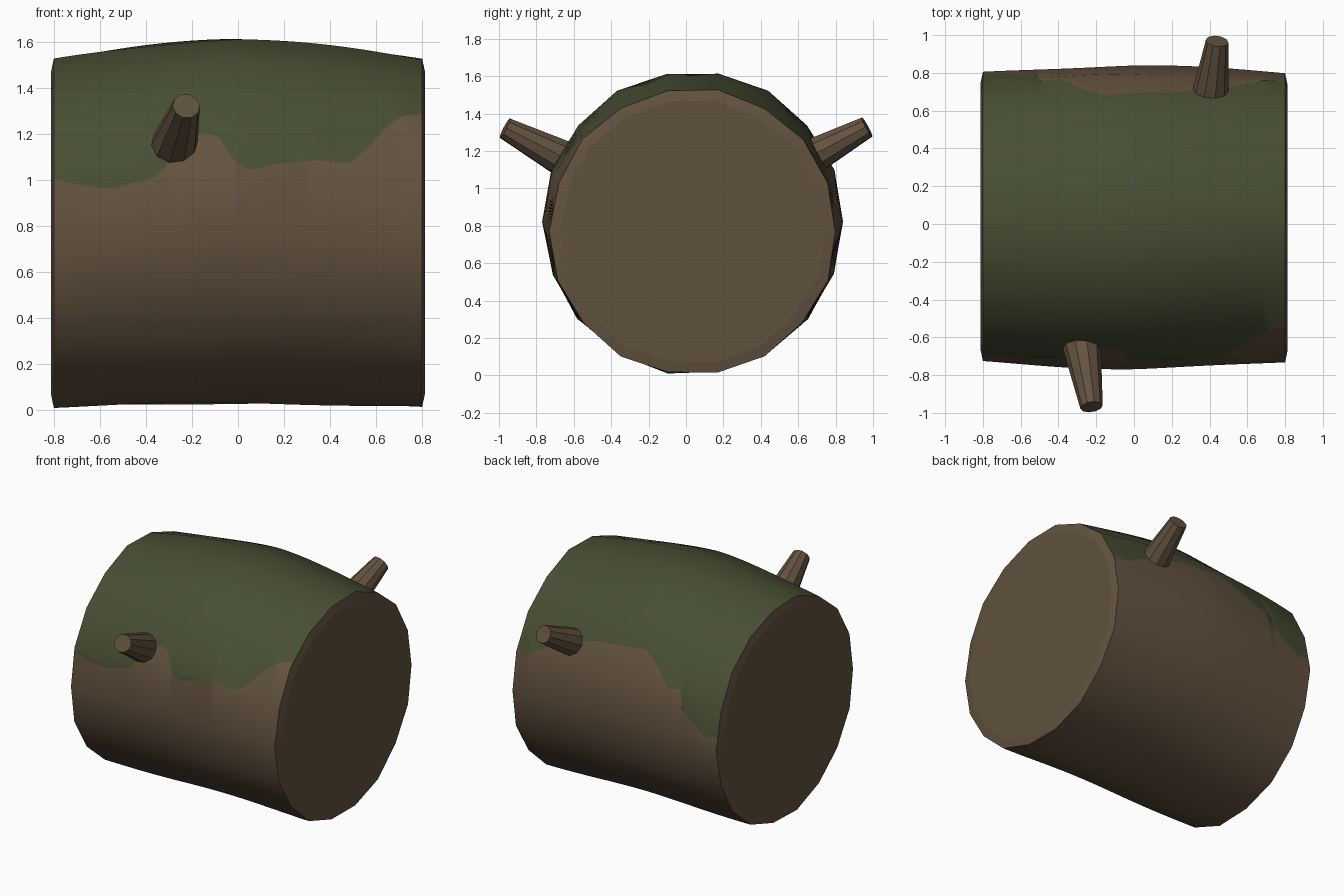
import bpy, bmesh, math
from mathutils import Vector

if "Cube" in bpy.data.objects:
    bpy.data.objects.remove(bpy.data.objects["Cube"])


def material(name, rgb):
    m = bpy.data.materials.new(name)
    m.diffuse_color = (*rgb, 1)
    m.use_nodes = True
    m.node_tree.nodes["Principled BSDF"].inputs["Base Color"].default_value = m.diffuse_color
    return m


bark = material("bark_brown", (0.127, 0.086, 0.051))
moss = material("moss_green", (0.064, 0.078, 0.034))
wood = material("cut_wood", (0.117, 0.085, 0.047))

SIDES, HALF, STEP = 18, 0.80, 20

# Lower edge of the moss: (x, z) on the front and on the back
FRONT = [(-.8, 1.01), (-.7, .98), (-.55, .965), (-.35, 1.02), (-.27, 1.12), (-.15, 1.22),
         (-.08, 1.19), (-.02, 1.08), (.06, 1.04), (.15, 1.07), (.35, 1.085), (.48, 1.07),
         (.55, 1.13), (.65, 1.24), (.72, 1.28), (.8, 1.29)]
BACK = [(-.8, .86), (-.7, .84), (-.59, .93), (-.52, .98), (-.48, 1.11), (-.4, 1.09),
        (-.25, 1.23), (-.16, 1.28), (.2, 1.25), (.4, 1.19), (.58, 1.11), (.71, 1.03), (.8, 1.04)]


def lookup(table, x):
    for (x0, z0), (x1, z1) in zip(table, table[1:]):
        if x <= x1 + 1e-6:
            return z0 + (z1 - z0) * (x - x0) / (x1 - x0)
    return table[-1][1]


def section(x):
    """Centre height and radius of the trunk at x (it bulges in the middle)."""
    t = 1 - min(1, abs(x) / HALF) ** 1.5
    return 0.769 + 0.054 * t, 0.766 + 0.037 * t


def ridge(x, k, scale=1.0):
    cz, r = section(x)
    k %= SIDES
    r = (r + 0.005 * math.sin(5 * x + 2.4 * k)) * scale
    a = math.radians(STEP * k)
    return Vector((x, 0.036 + r * math.cos(a), cz + r * math.sin(a)))


def surface(x, angle):
    k = math.floor(angle / STEP + 1e-9)
    return ridge(x, k).lerp(ridge(x, k + 1), angle / STEP - k)


def edge_angles(x):
    cz, r = section(x)
    back = math.degrees(math.asin((lookup(BACK, x) - cz) / r))
    front = 180 - math.degrees(math.asin((lookup(FRONT, x) - cz) / r))
    return back, front


def finish(bm, name, mats):
    bmesh.ops.recalc_face_normals(bm, faces=bm.faces)
    for f in bm.faces:
        f.smooth = True
    for e in bm.edges:
        ends = any(f.material_index == len(mats) - 1 for f in e.link_faces)
        e.smooth = not ends and e.calc_face_angle(0) < math.radians(35)
    me = bpy.data.meshes.new(name)
    bm.to_mesh(me)
    bm.free()
    for m in mats:
        me.materials.append(m)
    ob = bpy.data.objects.new(name, me)
    bpy.context.collection.objects.link(ob)
    return ob


# Trunk: strips of moss and bark that share the wavy moss edge
bm = bmesh.new()
cache = {}


def vert(p):
    key = tuple(round(c, 4) for c in p)
    if key not in cache:
        cache[key] = bm.verts.new(p)
    return cache[key]


def add_face(points, mat):
    vs = list(dict.fromkeys(vert(p) for p in points))
    if len(vs) > 2 and not bm.faces.get(vs):
        bm.faces.new(vs).material_index = mat


def column(x, mat):
    back, front = edge_angles(x)
    lo, hi, ks = (front, 360 + back, range(6, 23)) if mat == 0 else (back, front, range(-1, 11))
    return [surface(x, min(max(STEP * k, lo), hi)) for k in ks]


N = 40
xs = [-HALF + 2 * HALF * i / N for i in range(N + 1)]
for mat in (0, 1):
    for x0, x1 in zip(xs, xs[1:]):
        a, b = column(x0, mat), column(x1, mat)
        for i in range(len(a) - 1):
            add_face((a[i], a[i + 1], b[i + 1], b[i]), mat)

# Bevelled rims and sawn ends
for s in (-1, 1):
    x = s * HALF
    inner = [ridge(x, k, 0.925) + Vector((s * 0.012, 0, 0)) for k in range(SIDES)]
    back, front = edge_angles(x)
    for k in range(SIDES):
        # include the moss edge point where it falls on this side
        cuts = [c for c in (back, front) if STEP * k < c < STEP * (k + 1)]
        outer = [surface(x, c) for c in (STEP * k, *cuts)] + [ridge(x, k + 1)]
        add_face(outer + [inner[(k + 1) % SIDES], inner[k]], 0)
    add_face(inner, 2)
finish(bm, "log_trunk", [bark, moss, wood])


# Branch stubs: tapered cylinders with sawn tips
def stub(name, base, tip, r0=0.105, r1=0.06, n=10):
    base, tip = Vector(base), Vector(tip)
    q = (tip - base).to_track_quat('Z', 'Y')
    b = bmesh.new()
    rings = []
    for c, r in ((base, r0), (tip, r1)):
        rings.append([b.verts.new(c + q @ Vector((r * math.cos(math.tau * i / n),
                                                  r * math.sin(math.tau * i / n), 0)))
                      for i in range(n)])
    for i in range(n):
        j = (i + 1) % n
        b.faces.new((rings[0][i], rings[0][j], rings[1][j], rings[1][i]))
    b.faces.new(rings[0][::-1])
    b.faces.new(rings[1]).material_index = 1
    return finish(b, name, [bark, wood])


stub("front_branch_stub", (-0.28, -0.62, 1.14), (-0.225, -0.968, 1.322))
stub("back_branch_stub", (0.395, 0.62, 1.14), (0.44, 0.968, 1.328))
